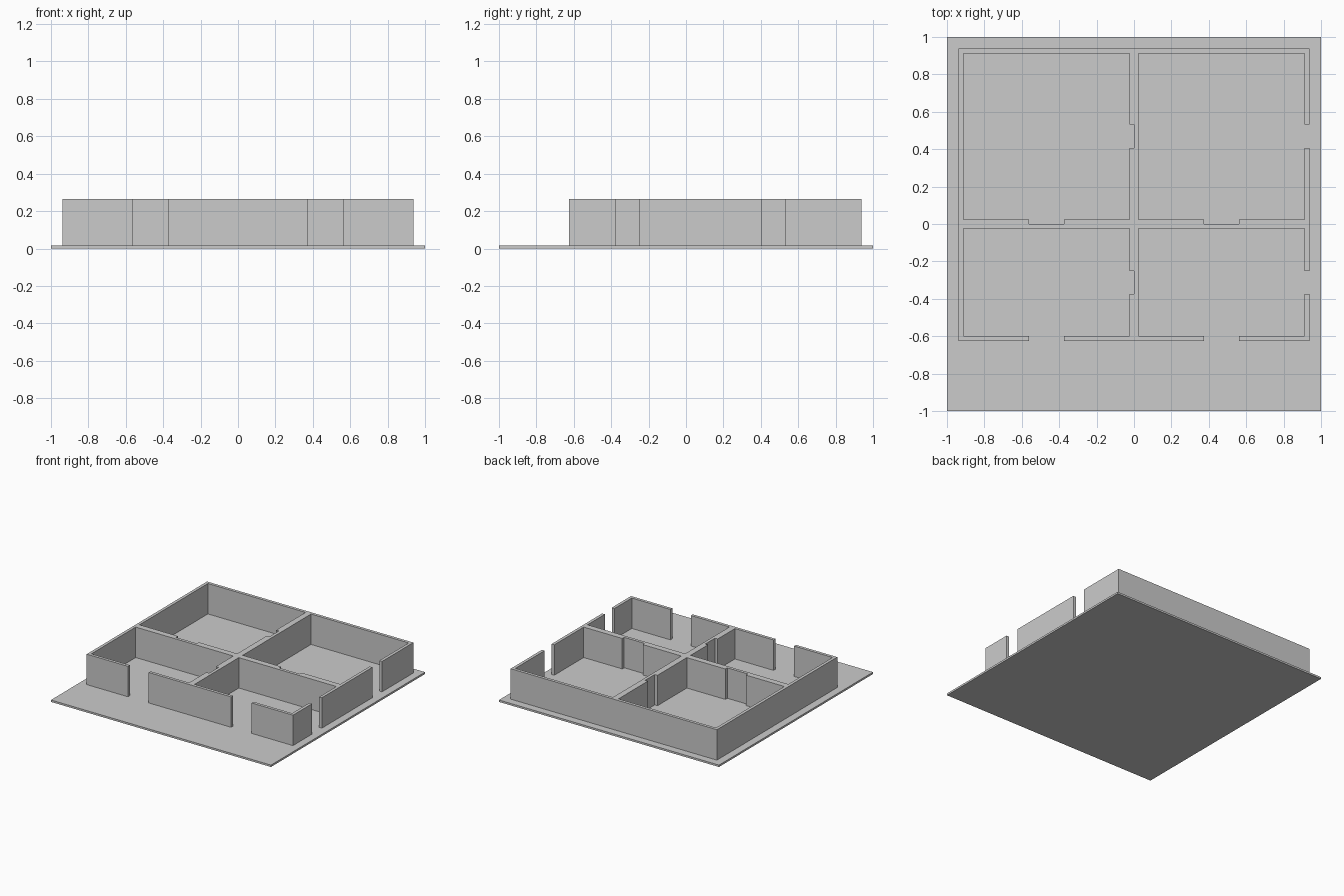
import bpy, bmesh

if "Cube" in bpy.data.objects:
    bpy.data.objects.remove(bpy.data.objects["Cube"])

U = 1 / 16            # plan module
T = 0.025             # wall thickness
FLOOR = U / 4         # slab thickness
WALL_H = 4 * U


def prism(bm, outline, z0, z1):
    """Extrude a flat counter-clockwise outline between two heights."""
    face = bm.faces.new([bm.verts.new((x, y, z0)) for x, y in outline])
    top = bmesh.ops.extrude_face_region(bm, geom=[face])["geom"]
    verts = [g for g in top if isinstance(g, bmesh.types.BMVert)]
    bmesh.ops.translate(bm, verts=verts, vec=(0, 0, z1 - z0))


def finish(bm, name):
    bmesh.ops.recalc_face_normals(bm, faces=bm.faces)
    mesh = bpy.data.meshes.new(name)
    bm.to_mesh(mesh)
    bm.free()
    bpy.context.collection.objects.link(bpy.data.objects.new(name, mesh))


def room(name, x0, x1, y0, y1):
    """Four thin walls with a doorway in the front and in the right wall."""
    fa, fb = x0 + 6 * U, x0 + 9 * U               # front doorway
    mid = (y0 + y1) / 2
    ra, rb = mid - U, mid + U                     # right doorway
    bm = bmesh.new()
    # long run: front left stub, left wall, back wall, upper right stub
    prism(bm, [(x0, y0), (fa, y0), (fa, y0 + T), (x0 + T, y0 + T),
               (x0 + T, y1 - T), (x1 - T, y1 - T), (x1 - T, rb),
               (x1, rb), (x1, y1), (x0, y1)], FLOOR, FLOOR + WALL_H)
    # corner piece between the two doorways
    prism(bm, [(fb, y0), (x1, y0), (x1, ra), (x1 - T, ra),
               (x1 - T, y0 + T), (fb, y0 + T)], FLOOR, FLOOR + WALL_H)
    finish(bm, name)


# floor slab
slab = bmesh.new()
prism(slab, [(-1, -1), (1, -1), (1, 1), (-1, 1)], 0, FLOOR)
finish(slab, "floor_slab")

# two deep rooms at the back, two shallower rooms in front
for side, x0 in (("left", -15 * U), ("right", 0)):
    room("back_" + side + "_room_walls", x0, x0 + 15 * U, 0, 15 * U)
    room("front_" + side + "_room_walls", x0, x0 + 15 * U, -10 * U, 0)
